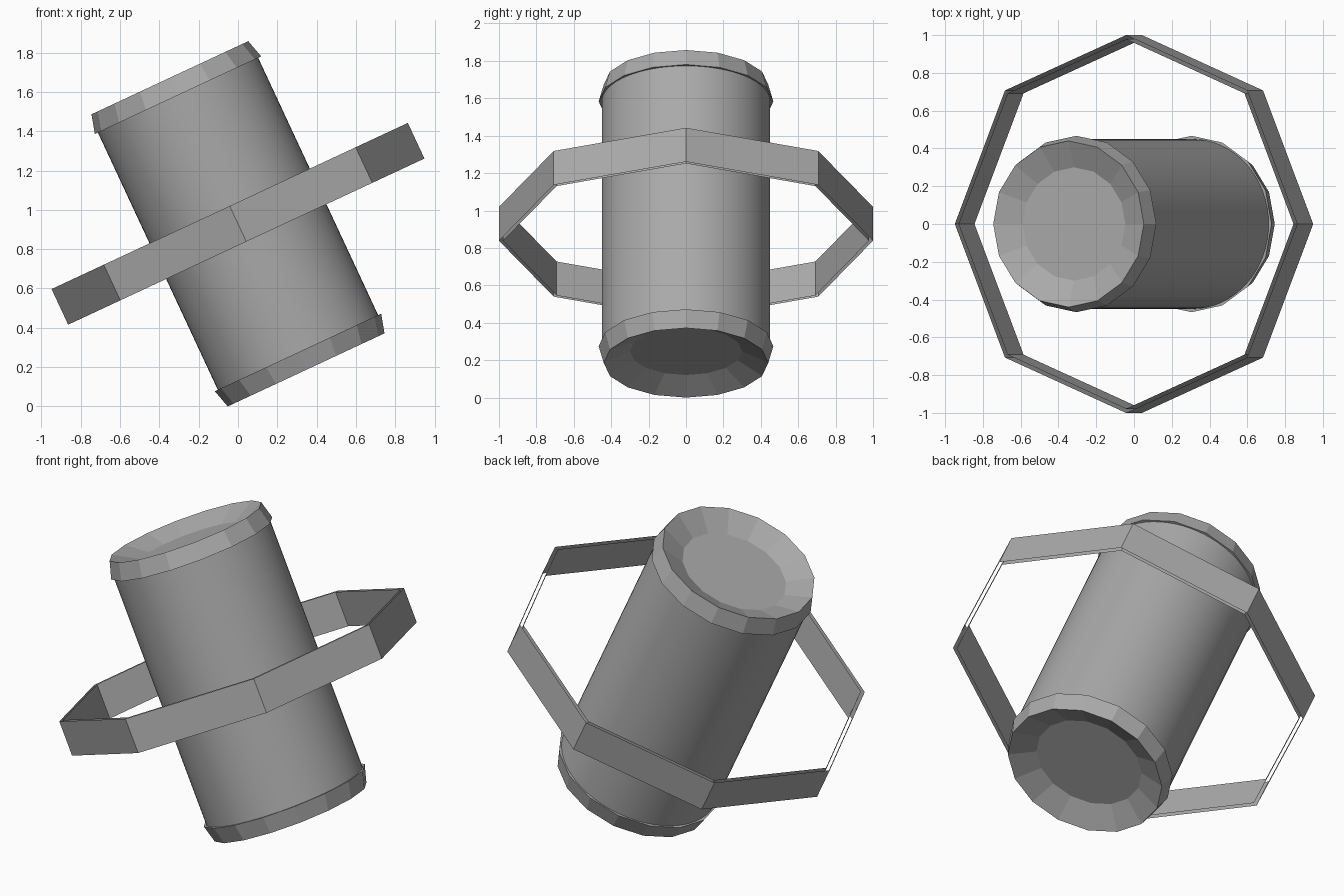
import bpy
import bmesh
import math
from mathutils import Matrix

cube = bpy.data.objects.get("Cube")
if cube:
    bpy.data.objects.remove(cube, do_unlink=True)

# One flat grey for everything
GREY = (0.40, 0.40, 0.40, 1.0)
grey = bpy.data.materials.new("plain grey")
grey.use_nodes = True
grey.diffuse_color = GREY
grey.node_tree.nodes["Principled BSDF"].inputs["Base Color"].default_value = GREY

# The whole assembly leans 25 degrees towards -x about its centre
LEAN = Matrix.Translation((0, 0, 0.929)) @ Matrix.Rotation(math.radians(-25), 4, 'Y')


def revolve(name, profile, sides, flip=False):
    """Spin a (radius, height) profile around the leaning axis."""
    bm = bmesh.new()
    rings = []
    for r, z in profile:
        if r == 0:
            rings.append([bm.verts.new((0, 0, z))] * sides)
        else:
            rings.append([bm.verts.new((r * math.cos(i * math.tau / sides),
                                        r * math.sin(i * math.tau / sides), z))
                          for i in range(sides)])
    for low, high in zip(rings, rings[1:]):
        for i in range(sides):
            j = (i + 1) % sides
            corners = list(dict.fromkeys((low[i], low[j], high[j], high[i])))
            bm.faces.new(corners)
    turn = Matrix.Rotation(math.pi if flip else 0, 4, 'Y')
    bmesh.ops.transform(bm, matrix=LEAN @ turn, verts=bm.verts)
    mesh = bpy.data.meshes.new(name)
    bm.to_mesh(mesh)
    bm.free()
    mesh.materials.append(grey)
    obj = bpy.data.objects.new(name, mesh)
    bpy.context.collection.objects.link(obj)
    return obj


# Smooth cylindrical body, its ends hidden inside the caps
body = revolve("body", [(0, -0.74), (0.45, -0.74), (0.45, 0.74), (0, 0.74)], 64)
bpy.ops.object.select_all(action='DESELECT')
body.select_set(True)
bpy.context.view_layer.objects.active = body
bpy.ops.object.shade_smooth_by_angle(angle=math.radians(30))

# Faceted end caps: small underside lip, tapered rim, dished centre
cap = [(0.43, 0.722), (0.467, 0.722), (0.44, 0.82), (0.30, 0.752), (0, 0.752)]
revolve("top_cap", cap, 16)
revolve("bottom_cap", cap, 16, flip=True)

# Thin eight-sided band around the middle: two sheets with open edges
band = revolve("octagon_ring", [(1.0, -0.1), (1.0, 0.1)], 8)
shell = band.modifiers.new("thickness", 'SOLIDIFY')
shell.thickness = 0.02
shell.offset = -1
shell.use_even_offset = True
shell.use_rim = False
